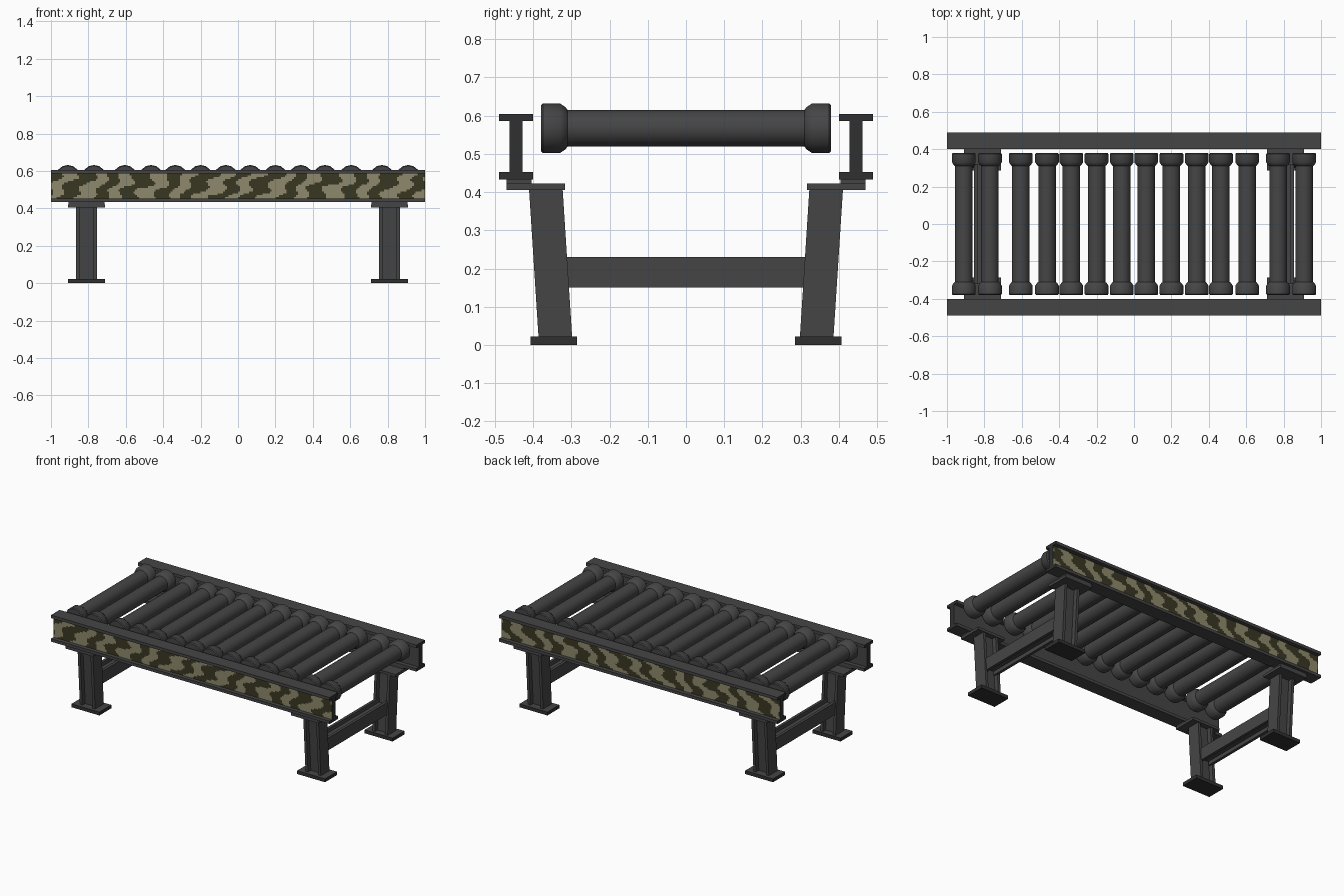
import bpy, bmesh, math
from mathutils import Matrix, Vector

cube = bpy.data.objects.get("Cube")
if cube:
    bpy.data.objects.remove(cube, do_unlink=True)


def material(name, r, g, b):
    m = bpy.data.materials.new(name)
    m.use_nodes = True
    m.diffuse_color = (r, g, b, 1)
    node = next(n for n in m.node_tree.nodes if n.type == 'BSDF_PRINCIPLED')
    node.inputs["Base Color"].default_value = (r, g, b, 1)
    node.inputs["Roughness"].default_value = 0.7
    return m


STEEL = material("steel grey", 0.06, 0.06, 0.06)
DARK = material("dark steel", 0.03, 0.03, 0.03)
OLIVE = material("dark olive", 0.04, 0.038, 0.016)
TAN = material("khaki tan", 0.27, 0.25, 0.15)


def finish(name, bm, mats, rule=None):
    bmesh.ops.recalc_face_normals(bm, faces=bm.faces)
    bm.normal_update()
    if rule:
        for f in bm.faces:
            f.material_index = rule(f)
    me = bpy.data.meshes.new(name)
    bm.to_mesh(me)
    bm.free()
    for m in mats:
        me.materials.append(m)
    ob = bpy.data.objects.new(name, me)
    bpy.context.collection.objects.link(ob)
    return ob


def box(name, lo, hi, mats=(STEEL,), rule=None):
    bm = bmesh.new()
    lo, hi = Vector(lo), Vector(hi)
    size = hi - lo
    bmesh.ops.create_cube(bm, size=1, matrix=Matrix.Translation((lo + hi) / 2)
                          @ Matrix.Diagonal((*size, 1)))
    return finish(name, bm, mats, rule)


def h_section(w, d, flange, web):
    """Closed outline of a beam: flanges at the ends of w, each d wide."""
    a, b = w / 2, w / 2 - flange
    q = [(a, d / 2), (b, d / 2), (b, web / 2)]
    q += [(-u, v) for u, v in reversed(q)]
    return q + [(-u, -v) for u, v in q]


def beam(name, section, start, end, u_axis, v_axis, mats=(STEEL,), rule=None):
    """Sweep a section straight from start to end."""
    bm = bmesh.new()
    rings = [[bm.verts.new(Vector(p) + Vector(u_axis) * u + Vector(v_axis) * v)
              for u, v in section] for p in (start, end)]
    n = len(section)
    for i in range(n):
        j = (i + 1) % n
        bm.faces.new((rings[0][i], rings[0][j], rings[1][j], rings[1][i]))
    bm.faces.new(rings[0])
    bm.faces.new(rings[1])
    return finish(name, bm, mats, rule)


def camo(face):
    """Slanted wavy blobs of tan on olive."""
    c = face.calc_center_median()
    x, z = c.x, c.z - 0.52
    wave = math.sin(math.tau * (x - 0.8 * z) / 0.165
                    + 0.9 * math.sin(70 * z + 5 * x) + 0.6 * math.sin(19 * x))
    return int(wave + 0.35 * math.sin(31 * x + 48 * z) > 0.05)


# Side rails with patterned outer panels
for side, label in ((-1, "front"), (1, "back")):
    y = side * 0.445
    beam(label + "_rail", h_section(0.172, 0.088, 0.019, 0.034),
         (-1, y, 0.519), (1, y, 0.519), (0, 0, 1), (0, 1, 0),
         (STEEL, DARK), lambda f: int(abs(f.normal.x) > 0.5))
    bm = bmesh.new()
    bmesh.ops.create_grid(bm, x_segments=200, y_segments=14, size=1,
                          matrix=Matrix.Translation((0, y + side * 0.0185, 0.519))
                          @ Matrix.Rotation(math.pi / 2, 4, 'X')
                          @ Matrix.Diagonal((1, 0.067, 1, 1)))
    panel = finish(label + "_rail_panel", bm, (OLIVE, TAN), camo)
    if panel.data.polygons[0].normal.y * side < 0:
        panel.data.flip_normals()

# Leg frames
for sx, end in ((-1, "right"), (1, "left")):
    x = sx * 0.81
    for sy, label in ((-1, "front"), (1, "back")):
        name = end + "_" + label
        beam(name + "_leg", h_section(0.11, 0.088, 0.018, 0.03),
             (x, sy * 0.342, 0.02), (x, sy * 0.367, 0.41), (1, 0, 0), (0, 1, 0))
        ys = sorted((sy * 0.285, sy * 0.407))
        box(name + "_foot_plate", (x - 0.1, ys[0], 0), (x + 0.1, ys[1], 0.022),
            (STEEL, DARK), lambda f: int(f.normal.z < 0.5))
        ys = sorted((sy * 0.317, sy * 0.47))
        box(name + "_top_plate", (x - 0.1, ys[0], 0.405), (x + 0.1, ys[1], 0.422))
        ys = sorted((sy * 0.405, sy * 0.47))
        box(name + "_rail_pad", (x - 0.095, ys[0], 0.421), (x + 0.095, ys[1], 0.436))
    beam(end + "_cross_beam", h_section(0.09, 0.08, 0.018, 0.03),
         (x, -0.33, 0.19), (x, 0.33, 0.19), (1, 0, 0), (0, 0, 1))

# Rollers: half profile (y, radius) mirrored and turned about the y axis
half = ((0.38, 0), (0.38, 0.06), (0.374, 0.065), (0.33, 0.065), (0.315, 0.055), (0.31, 0.048))
profile = list(half) + [(-y, r) for y, r in reversed(half)]
SIDES = 14
spots = (0.065, 0.2, 0.335, 0.465, 0.605, 0.77, 0.91)
for i, x in enumerate([-s for s in reversed(spots)] + list(spots)):
    bm = bmesh.new()
    verts = [bm.verts.new((x, y, 0.567 + r)) for y, r in profile]
    edges = [bm.edges.new(pair) for pair in zip(verts, verts[1:])]
    bmesh.ops.spin(bm, geom=verts + edges, cent=(x, 0, 0.567), axis=(0, 1, 0),
                   angle=math.tau, steps=SIDES)
    bmesh.ops.remove_doubles(bm, verts=bm.verts, dist=0.0005)
    roller = finish("roller_%02d" % (i + 1), bm, (STEEL,))
    bpy.ops.object.select_all(action='DESELECT')
    roller.select_set(True)
    bpy.context.view_layer.objects.active = roller
    bpy.ops.object.shade_smooth_by_angle(angle=math.radians(35))
